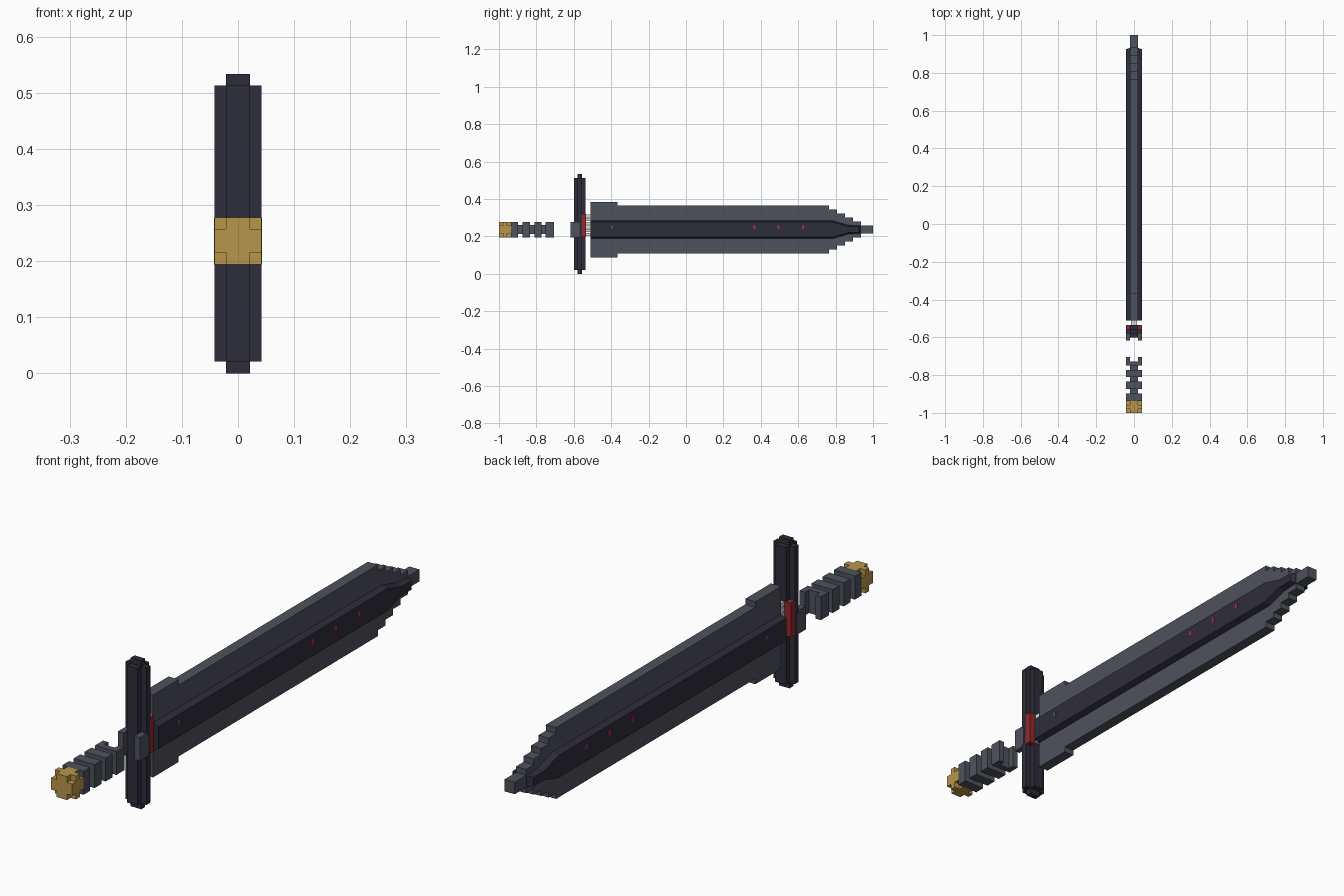
import bpy
import bmesh

if "Cube" in bpy.data.objects:
    bpy.data.objects.remove(bpy.data.objects["Cube"], do_unlink=True)


def material(name, r, g, b):
    m = bpy.data.materials.new(name)
    m.use_nodes = True
    m.diffuse_color = (r, g, b, 1)
    m.node_tree.nodes["Principled BSDF"].inputs["Base Color"].default_value = (r, g, b, 1)
    return m


STEEL = material("steel grey", .076, .084, .107)
DARK = material("dark violet", .027, .026, .042)
GOLD = material("gold", .479, .305, .069)
RED = material("deep red", .305, .021, .027)
PALE = material("pale grey", .7, .7, .7)
ACCENT = material("bright red", .5, .02, .06)

MID = .236   # height of the blade and grip axis
U = .021     # half width of narrow parts
W = .042     # half width of wide parts


def finish(name, bm, mat):
    bmesh.ops.recalc_face_normals(bm, faces=bm.faces)
    mesh = bpy.data.meshes.new(name)
    bm.to_mesh(mesh)
    bm.free()
    mesh.materials.append(mat)
    ob = bpy.data.objects.new(name, mesh)
    bpy.context.collection.objects.link(ob)
    return ob


def add_box(bm, x, y, z):
    verts = bmesh.ops.create_cube(bm, size=1)["verts"]
    for v in verts:
        for i, (a, b) in enumerate((x, y, z)):
            v.co[i] = a if v.co[i] < 0 else b


def boxes(name, mat, parts):
    bm = bmesh.new()
    for x, y, z in parts:
        add_box(bm, x, y, z)
    return finish(name, bm, mat)


def both(h, c=0):
    return (c - h, c + h)


def loft(name, mat, layers):
    """Join (x, outline in y and z) layers with walls and end caps."""
    bm = bmesh.new()
    rings = [[bm.verts.new((x, y, z)) for y, z in outline] for x, outline in layers]
    n = len(rings[0])
    for a, b in zip(rings, rings[1:]):
        for i in range(n):
            j = (i + 1) % n
            bm.faces.new((a[i], a[j], b[j], b[i]))
    bm.faces.new(rings[0])
    bm.faces.new(rings[-1])
    return finish(name, bm, mat)


def mirrored(half):
    """Close a half outline of (y, height) about the blade axis."""
    return [(y, MID + h) for y, h in half] + [(y, MID - h) for y, h in reversed(half)]


# Pommel: a block with its eight corners cut away
full = both(W, MID)
boxes("pommel", GOLD, [
    (both(W), (-.979, -.957), full),
    (both(U), (-1, -.936), full),
    (both(W), (-1, -.936), both(U, MID)),
])

# Grip: wide rings on a thin core, the last one forked
rings = [(both(W), (y, y + .038), full) for y in (-.936, -.873, -.81)]
rings.append((both(W), (-.75, -.728), full))
rings += [((min(s * U, s * W), max(s * U, s * W)), (-.73, -.705), full) for s in (-1, 1)]
boxes("grip_rings", STEEL, rings)
boxes("grip_core", STEEL, [(both(U), (-.94, -.74), both(U + .003, MID))])

# Crossguard: plus-shaped bar with small end caps
boxes("guard", DARK, [
    (both(W), (-.579, -.557), (.021, .513)),
    (both(U), (-.6, -.536), (.021, .513)),
    (both(U), (-.579, -.557), (0, .533)),
])

# Collar plates and red inlays on either side of the guard
for side, s in (("right", -1), ("left", 1)):
    collar = mirrored([(-.618, W), (-.58, W), (-.569, W - .012)])
    loft(side + "_collar_plate", STEEL, [(s * U, collar), (s * (W + .001), collar)])
    xs = sorted((s * (U - .002), s * W))
    boxes(side + "_guard_inlay", RED, [(xs, (-.559, -.535), (.197, .32))])

# Pale slats joining guard and blade
boxes("blade_root", PALE, [(both(.015), (-.538, -.505), both(.008, .21 + i * .02))
                           for i in range(6)])

# Blade: stepped point built from a repeating stair
half = [(-.51, .148), (-.365, .148), (-.365, .128), (.765, .128)]
for i in range(1, 6):
    y = .765 + (i - 1) * .0425
    half += [(y, .128 - i * .0213), (y + .0425 if i < 5 else 1, .128 - i * .0213)]
loft("blade", STEEL, [(-U + .001, mirrored(half)), (U - .001, mirrored(half))])


# Raised central ridge with bevelled edges and a tapered end
def ridge(inset):
    return mirrored([(-.51, .048 - inset), (.785, .048 - inset),
                     (.868, .024 - inset), (.933 - inset, .02 - inset / 2)])


loft("blade_ridge", DARK, [(-W, ridge(.008)), (-U, ridge(0)), (U, ridge(0)), (W, ridge(.008))])

# Small marks on both faces of the ridge
for s, side in ((-1, "right"), (1, "left")):
    for i, y in enumerate((-.395, .365, .495, .625)):
        boxes(f"{side}_mark_{i + 1}", ACCENT if i else STEEL,
              [(both(.001, s * W), both(.006, y), both(.01, .248))])
